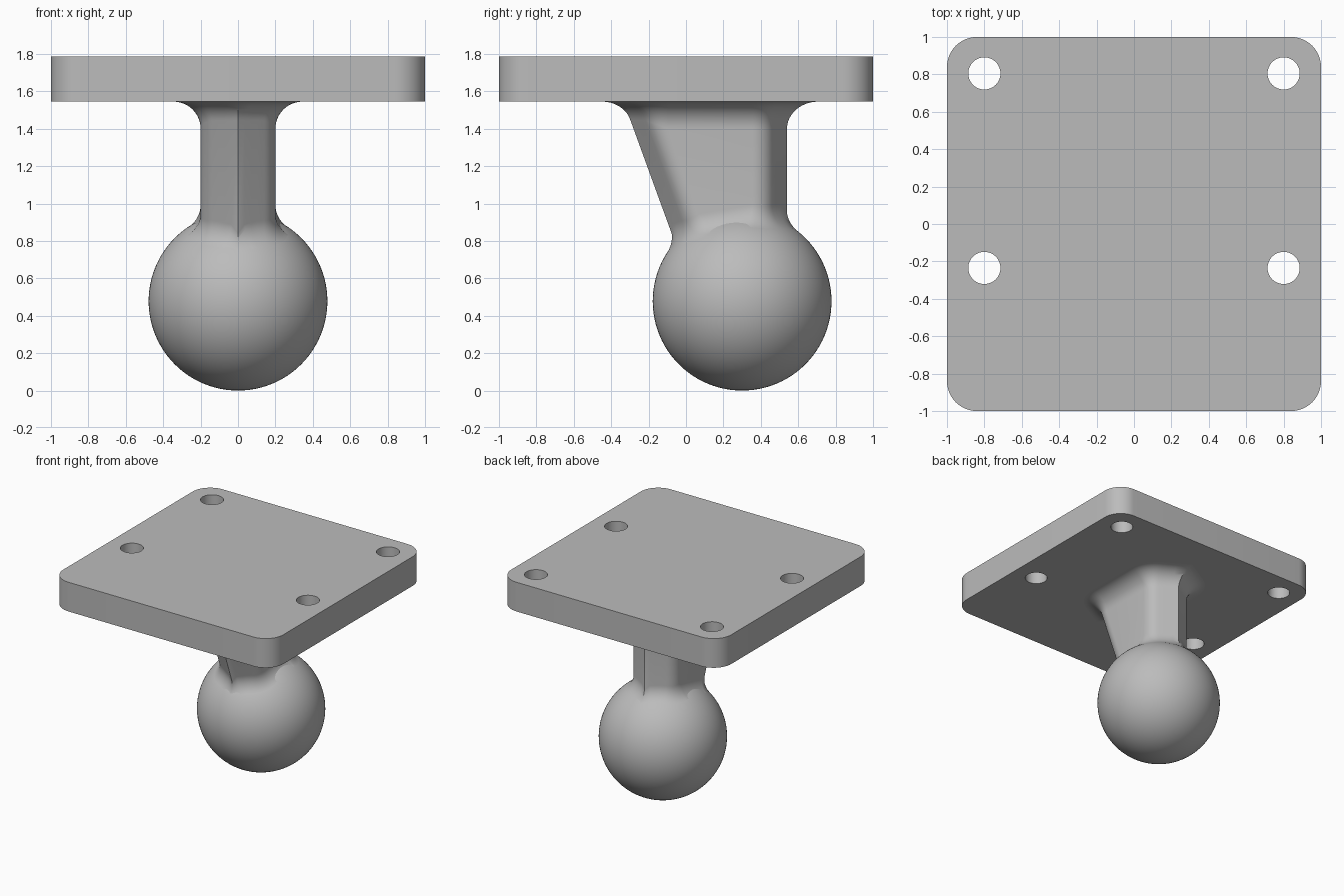
import bpy, bmesh, math
from mathutils import Vector

old = bpy.data.objects.get("Cube")
if old:
    bpy.data.objects.remove(old, do_unlink=True)

grey = bpy.data.materials.new("light_grey")
grey.use_nodes = True
GREY = (0.5, 0.5, 0.5, 1)
grey.diffuse_color = GREY
grey.node_tree.nodes["Principled BSDF"].inputs["Base Color"].default_value = GREY


def finish(obj, angle=30):
    obj.data.materials.clear()
    obj.data.materials.append(grey)
    bpy.ops.object.select_all(action='DESELECT')
    obj.select_set(True)
    bpy.context.view_layer.objects.active = obj
    bpy.ops.object.shade_smooth_by_angle(angle=math.radians(angle))


def mesh_object(name, bm):
    bmesh.ops.recalc_face_normals(bm, faces=bm.faces)
    mesh = bpy.data.meshes.new(name)
    bm.to_mesh(mesh)
    bm.free()
    obj = bpy.data.objects.new(name, mesh)
    bpy.context.collection.objects.link(obj)
    return obj


PLATE_BOTTOM, PLATE_TOP = 1.545, 1.785
BALL_R = 0.478
BALL = Vector((0, 0.3, BALL_R))
FILLET = 0.145

# Mounting plate with rounded vertical corners
bm = bmesh.new()
bmesh.ops.create_cube(bm, size=2)
bmesh.ops.scale(bm, vec=(1, 1, (PLATE_TOP - PLATE_BOTTOM) / 2), verts=bm.verts)
bmesh.ops.translate(bm, vec=(0, 0, (PLATE_TOP + PLATE_BOTTOM) / 2), verts=bm.verts)
uprights = [e for e in bm.edges if abs(e.verts[0].co.z - e.verts[1].co.z) > 0.1]
bmesh.ops.bevel(bm, geom=uprights, offset=0.16, segments=12, profile=0.5, affect='EDGES')
plate = mesh_object("mounting_plate", bm)

# Four screw holes
for x in (-0.8, 0.8):
    for y in (-0.235, 0.805):
        bpy.ops.mesh.primitive_cylinder_add(vertices=48, radius=0.086, depth=1,
                                            location=(x, y, PLATE_BOTTOM))
        cutter = bpy.context.object
        cutter.name = "hole_cutter"
        cutter.hide_render = True
        cut = plate.modifiers.new("screw_hole", 'BOOLEAN')
        cut.operation = 'DIFFERENCE'
        cut.solver = 'EXACT'
        cut.object = cutter
        bpy.context.view_layer.objects.active = plate
        bpy.ops.object.modifier_apply(modifier=cut.name)
        bpy.data.objects.remove(cutter, do_unlink=True)
finish(plate)

# Ball
bpy.ops.mesh.primitive_uv_sphere_add(segments=96, ring_count=48, radius=BALL_R, location=BALL)
ball = bpy.context.object
ball.name = "ball"
finish(ball)

# Neck outline: six-sided, with ridges front and back and rounded side corners
HALF, TURN, ROUND = 0.2, math.radians(60), 0.12
DEPTH = HALF * math.tan(math.radians(30))
BACK, FRONT, LEAN = 0.54, 0.229, -math.tan(math.radians(20))


def half_outline(ridge, sign, slope):
    """Wall points from ridge to side: (start at z=0, slope, horizontal normal, lean normal)."""
    facet = Vector((math.cos(TURN), sign * math.sin(TURN)))
    centre = Vector((HALF - ROUND, ridge - sign * (DEPTH + ROUND * math.tan(TURN / 2))))
    arc = []
    for i in range(9):
        a = TURN * (1 - i / 8)
        h = Vector((math.cos(a), sign * math.sin(a)))
        arc.append((centre + h * ROUND, h, h))
    peak = Vector((0, ridge))
    start = arc[0][0]
    walls = [(peak, Vector((0, sign / math.sin(TURN))), facet)]
    walls += [(peak.lerp(start, t / 4), facet, facet) for t in range(1, 4)]
    walls += arc
    result = []
    for p, h, f in walls:
        nz = -f.y * slope
        size = math.sqrt(1 + nz * nz)
        result.append((Vector((p.x, p.y, 0)), Vector((0, slope, 1)),
                       Vector((h.x, h.y, nz)) / size))
    return result


def mirrored(wall):
    return tuple(Vector((-v.x, v.y, v.z)) for v in wall)


front = half_outline(FRONT, -1, LEAN)
back = half_outline(BACK, 1, 0)
side = front + back[::-1]
outline = side + [mirrored(w) for w in side[-2:0:-1]]


def fillet_arc(centre, a, b, steps=12):
    angle = a.angle(b)
    return [centre + FILLET * (a * math.sin((1 - i / steps) * angle)
                               + b * math.sin(i / steps * angle)) / math.sin(angle)
            for i in range(steps + 1)]


def wall_column(start, slope, normal):
    # Upper fillet, tangent to the wall and the plate
    top_z = PLATE_BOTTOM - FILLET - FILLET * normal.z
    top = fillet_arc(start + slope * top_z + normal * FILLET, -normal, Vector((0, 0, 1)))
    # Lower fillet, tangent to the wall and the ball
    low, high = 0.6, 1.4
    for _ in range(40):
        z = (low + high) / 2
        centre = start + slope * z + normal * FILLET
        if (centre - BALL).length > BALL_R + FILLET:
            high = z
        else:
            low = z
    bottom = fillet_arc(centre, -normal, (BALL - centre).normalized())
    return bottom[::-1] + top


# Neck surface woven between neighbouring wall columns
bm = bmesh.new()
columns = [[bm.verts.new(p) for p in wall_column(*w)] for w in outline]
for i, left in enumerate(columns):
    right = columns[(i + 1) % len(columns)]
    for j in range(len(left) - 1):
        bm.faces.new((left[j], right[j], right[j + 1], left[j + 1]))
finish(mesh_object("neck", bm), 35)
